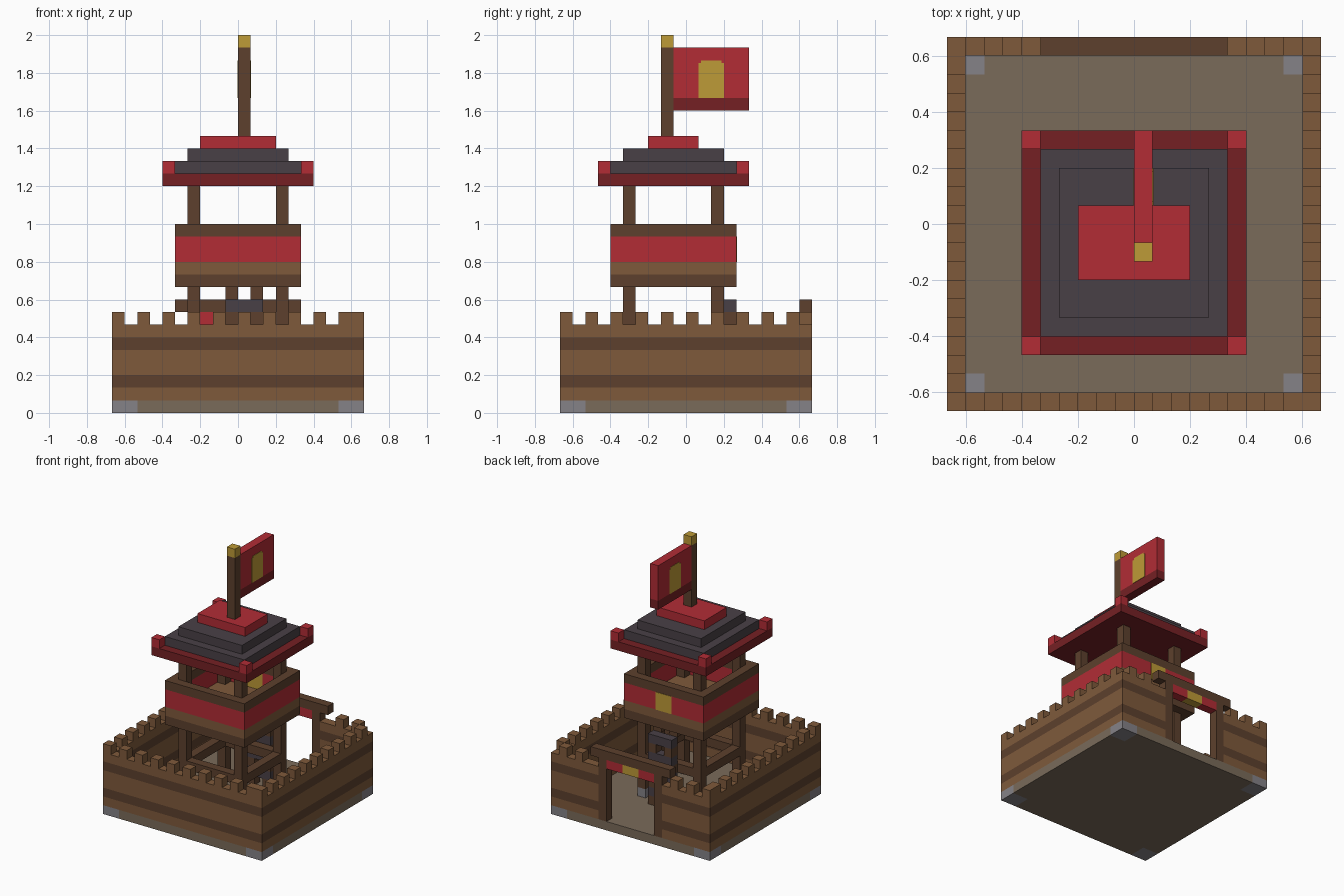
import bpy
import bmesh
from mathutils import Matrix, Vector

if "Cube" in bpy.data.objects:
    bpy.data.objects.remove(bpy.data.objects["Cube"], do_unlink=True)

UNIT = 1 / 15  # one building block


def linear(c):
    c /= 255
    return c / 12.92 if c <= 0.04045 else ((c + 0.055) / 1.055) ** 2.4


def material(name, *rgb):
    mat = bpy.data.materials.new(name)
    mat.use_nodes = True
    colour = [linear(c) for c in rgb] + [1]
    mat.diffuse_color = colour
    mat.node_tree.nodes["Principled BSDF"].inputs["Base Color"].default_value = colour
    return mat


brown = material("light_wood", 127, 90, 59)
dark = material("dark_wood", 93, 64, 45)
tan = material("packed_earth", 122, 107, 90)
grey = material("stone_grey", 133, 130, 135)
slate = material("slate", 73, 64, 70)
red = material("red", 178, 44, 53)
maroon = material("dark_red", 117, 32, 36)
gold = material("gold", 190, 155, 55)


def part(name, mat, boxes):
    """One object from axis-aligned boxes (x0, x1, y0, y1, z0, z1) in blocks."""
    bm = bmesh.new()
    for x0, x1, y0, y1, z0, z1 in boxes:
        mid = Vector((x0 + x1, y0 + y1, z0 + z1)) * UNIT / 2
        size = Vector((x1 - x0, y1 - y0, z1 - z0)) * UNIT
        bmesh.ops.create_cube(bm, size=1, matrix=Matrix.Translation(mid) @ Matrix.Diagonal(size).to_4x4())
    mesh = bpy.data.meshes.new(name)
    bm.to_mesh(mesh)
    bm.free()
    mesh.materials.append(mat)
    obj = bpy.data.objects.new(name, mesh)
    bpy.context.collection.objects.link(obj)
    return obj


TOWER_Y = -1  # the tower stands slightly forward of the middle


def slab(half, z0, z1, cy=TOWER_Y):
    return (-half, half, cy - half, cy + half, z0, z1)


def ring(half, z0, z1, cy=TOWER_Y):
    """Four walls, one block thick."""
    i = half - 1
    return [(-half, half, cy - half, cy - i, z0, z1), (-half, half, cy + i, cy + half, z0, z1),
            (-half, -i, cy - i, cy + i, z0, z1), (i, half, cy - i, cy + i, z0, z1)]


def corners(lo, hi, z0, z1, cy=TOWER_Y):
    """Four blocks mirrored to the corners of a square."""
    spans = [(-hi, -lo), (lo, hi)]
    return [(*sx, cy + sy[0], cy + sy[1], z0, z1) for sx in spans for sy in spans]


# Ground slab with stone corners
part("ground_slab", tan, [(-8, 8, -10, 10, 0, 1), (-10, -8, -8, 8, 0, 1), (8, 10, -8, 8, 0, 1)])
part("corner_stones", grey, corners(8, 10, 0, 1, 0))


# Fort walls in bands, leaving a gateway at the back
def wall_band(z0, z1):
    front, back, left, right = ring(10, z0, z1, 0)
    return [front, left, right, (-10, -4, 9, 10, z0, z1), (4, 10, 9, 10, z0, z1)]


part("wall_planks", brown, wall_band(1, 2) + wall_band(3, 5) + wall_band(6, 7))
part("wall_beams", dark, wall_band(2, 3) + wall_band(5, 6))

# Battlements on every second block
steps = range(-10, 10, 2)
merlons = [(i, i + 1, -10, -9, 7, 8) for i in steps]
merlons += [(-10, -9, i, i + 1, 7, 8) for i in steps if i > -10]
merlons += [(9, 10, i, i + 1, 7, 8) for i in steps]
merlons += [(i, i + 1, 9, 10, 7, 8) for i in steps if abs(i) > 5]
part("battlements", brown, merlons)

# Gateway
part("gate_frame", dark, [(-4, -3, 9, 10, 1, 8), (3, 4, 9, 10, 1, 8), (-5, 5, 9, 10, 8, 9)])
part("gate_banner", red, [(-3, -1, 9, 10, 7, 8), (1, 3, 9, 10, 7, 8)])
part("gate_emblem", gold, [(-1, 1, 9, 10, 7, 8)])

# Tower legs, braces and ladder
part("leg_stones", grey, corners(3, 4, 1, 2))
part("tower_legs", dark, corners(3, 4, 2, 10))
braces = [(-3, 3, y, y + 1, 5, 6) for y in (-5, 2)]
braces += [(x, x + 1, -4, 2, 5, 6) for x in (-4, 3)]
part("leg_braces", dark, braces)
rails = [(x, x + 1, 3, 4, z, z + 1) for x in (-1, 1) for z in range(1, 8, 2)]
rails += [(x, x + 1, 2, 3, 9, 10) for x in (-1, 1)]
part("ladder_rails", dark, rails)
part("ladder_rungs", slate, [(-1, 2, 3, 4, z, z + 1) for z in range(2, 9, 2)])

# Lookout platform
part("platform_base", dark, [slab(5, 10, 11)])
part("platform_floor", brown, [slab(5, 11, 12)])
part("platform_banner", red, ring(5, 12, 14))
part("platform_emblem", gold, [(-1, 1, 2.96, 4.04, 12, 14)])
part("platform_rail", dark, ring(5, 14, 15))
part("roof_posts", dark, corners(3, 4, 12, 18))

# Stepped roof
part("roof_eaves", maroon, [slab(6, 18, 19)])
part("roof_corner_caps", red, corners(5, 6, 19, 20))
part("roof_tiers", slate, [slab(5, 19, 20), slab(4, 20, 21)])
part("roof_cap", red, [(-3, 3, -3, 1, 21, 22)])

# Flagpole and flag
part("flagpole", dark, [(0, 1, -2, -1, 22, 29)])
part("flagpole_tip", gold, [(0, 1, -2, -1, 29, 30)])
part("flag", red, [(0, 1, -1, 5, 25, 29)])
part("flag_trim", maroon, [(0, 1, -1, 5, 24, 25)])
part("flag_emblem", gold, [(-0.04, 1.04, 1, 3, 25, 27.8), (-0.04, 1.04, 1.2, 2.8, 27.8, 28)])
